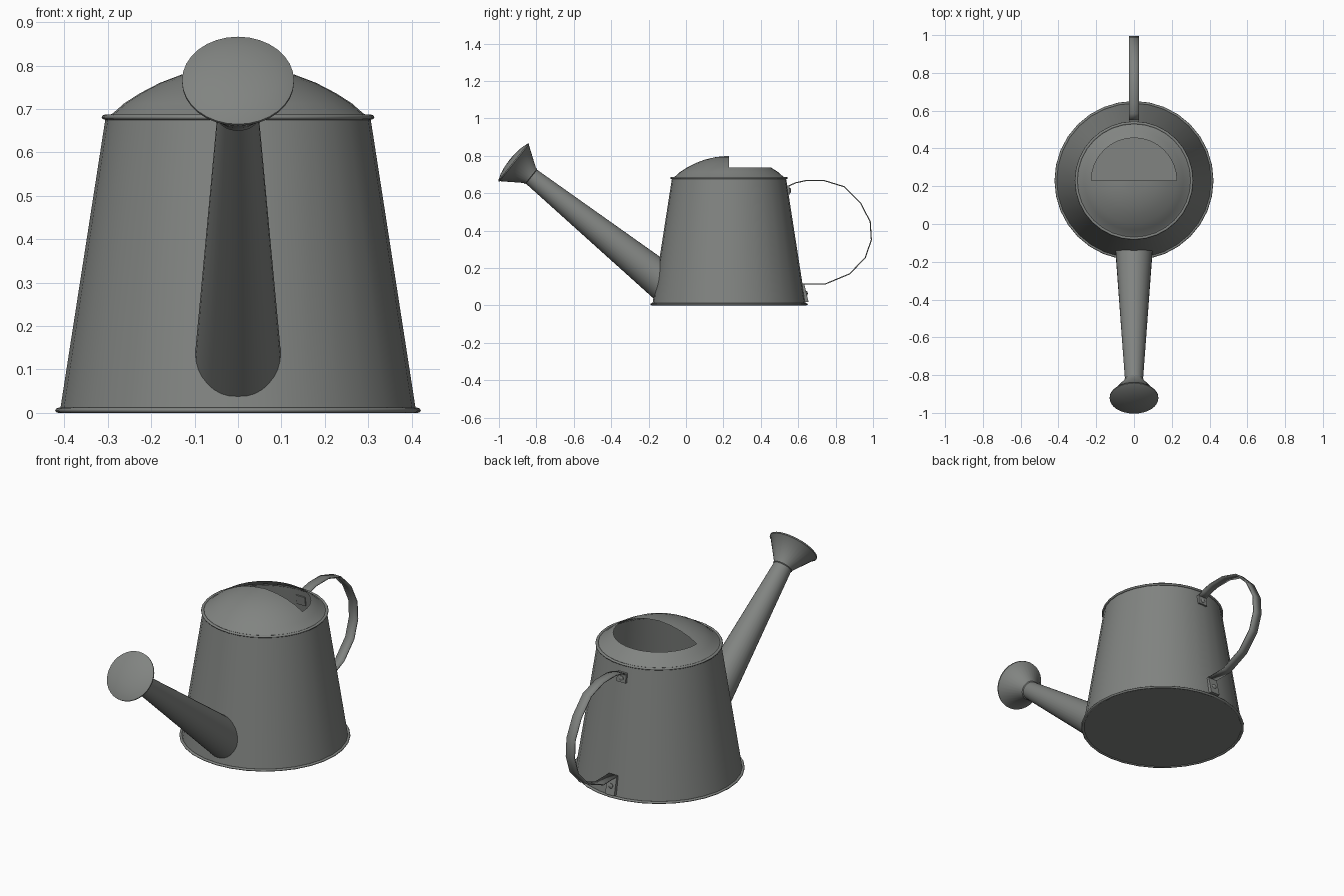
import bpy, bmesh, math
from mathutils import Vector, Matrix

if "Cube" in bpy.data.objects:
    bpy.data.objects.remove(bpy.data.objects["Cube"])

metal = bpy.data.materials.new("dull grey metal")
metal.diffuse_color = (0.22, 0.23, 0.22, 1)
metal.use_nodes = True
metal.node_tree.nodes["Principled BSDF"].inputs["Base Color"].default_value = metal.diffuse_color
CY = 0.23                      # centre of the can along y
R0, R1, H = 0.41, 0.305, 0.68  # bottom radius, top radius, height


def finish(name, bm, angle=35):
    bmesh.ops.remove_doubles(bm, verts=bm.verts, dist=1e-5)
    bmesh.ops.recalc_face_normals(bm, faces=bm.faces)
    me = bpy.data.meshes.new(name)
    bm.to_mesh(me)
    bm.free()
    ob = bpy.data.objects.new(name, me)
    bpy.context.collection.objects.link(ob)
    me.materials.append(metal)
    bpy.ops.object.select_all(action='DESELECT')
    ob.select_set(True)
    bpy.context.view_layer.objects.active = ob
    bpy.ops.object.shade_smooth_by_angle(angle=math.radians(angle))
    return ob


def revolve(profile, mat, n=32, closed=False):
    """Spin (radius, height) points about local z."""
    bm = bmesh.new()
    rings = [[bm.verts.new(mat @ Vector((r * math.cos(2 * math.pi * i / n),
                                         r * math.sin(2 * math.pi * i / n), h)))
              for i in range(n)] for r, h in profile]
    pairs = list(zip(rings, rings[1:])) + ([(rings[-1], rings[0])] if closed else [])
    for a, b in pairs:
        for i in range(n):
            j = (i + 1) % n
            bm.faces.new((a[i], a[j], b[j], b[i]))
    bmesh.ops.remove_doubles(bm, verts=bm.verts, dist=1e-5)
    return bm


def prism(name, pts, half_width):
    """Extrude a closed (y, z) outline across x."""
    bm = bmesh.new()
    a, b = ([bm.verts.new((s * half_width, y, z)) for y, z in pts] for s in (-1, 1))
    bm.faces.new(a)
    bm.faces.new(b[::-1])
    for i in range(len(pts)):
        j = (i + 1) % len(pts)
        bm.faces.new((a[i], a[j], b[j], b[i]))
    return finish(name, bm)


can = Matrix.Translation((0, CY, 0))

# Tapered body with closed base
finish("body", revolve([(0, 0.004), (R0, 0.004), (R1, H)], can))

# Rolled rims
for name, r, z, w, h in (("base_rim", 0.413, 0.006, 0.008, 0.006),
                         ("top_rim", 0.306, 0.681, 0.008, 0.006)):
    ring = [(r + w * math.cos(k * math.pi / 4), z + h * math.sin(k * math.pi / 4))
            for k in range(8)]
    finish(name, revolve(ring, can, closed=True), 60)

# Domed cover, open over the back half
bm = revolve([(0.305, 0.681), (0.288, 0.69), (0.262, 0.713), (0.226, 0.736),
              (0.18, 0.76), (0.13, 0.779), (0.07, 0.793), (0, 0.80)], can)
hole = []
for f in bm.faces:
    c = f.calc_center_median()
    if c.y > CY and c.z > 0.737:
        hole.append(f)
bmesh.ops.delete(bm, geom=hole, context='FACES')
finish("dome_cover", bm, 40)

# Spout: tapered tube whose end follows the body wall
tip = Vector((0, -0.835, 0.695))
axis = Vector((0, 0.781, -0.6245))
up = Vector((0, 0.6245, 0.781))
bm = bmesh.new()
start, end = [], []
N = 32
for i in range(N):
    a = 2 * math.pi * i / N
    d = Vector((math.cos(a), 0, 0)) + up * math.sin(a)

    def point(t):
        return tip + axis * t + d * (0.047 + 0.058 * t)

    lo, hi = 0.3, 1.2
    for _ in range(30):
        mid = (lo + hi) / 2
        p = point(mid)
        if math.hypot(p.x, p.y - CY) > R0 - (R0 - R1) * p.z / H:
            lo = mid
        else:
            hi = mid
    start.append(bm.verts.new(point(0)))
    end.append(bm.verts.new(point(hi + 0.004)))
for i in range(N):
    j = (i + 1) % N
    bm.faces.new((start[i], start[j], end[j], end[i]))
finish("spout", bm)

# Sprinkler rose: flared cone with a gently domed face
rose = Matrix.Translation(tip) @ (-axis).to_track_quat('Z', 'Y').to_matrix().to_4x4()
finish("sprinkler_rose", revolve(
    [(0.047, -0.012), (0.052, -0.008), (0.052, 0.0), (0.123, 0.104), (0.129, 0.107),
     (0.129, 0.113), (0.123, 0.116), (0.09, 0.127), (0.05, 0.134), (0, 0.137)], rose))

# Handle: thin bent strip
path = [(0.545, 0.636), (0.585, 0.655), (0.64, 0.667), (0.74, 0.667), (0.847, 0.634),
        (0.933, 0.548), (0.985, 0.447), (0.991, 0.35), (0.958, 0.254), (0.874, 0.168),
        (0.746, 0.115), (0.622, 0.115)]
bm = bmesh.new()
rows = [[bm.verts.new((x, y, z)) for x in (-0.026, 0.026)] for y, z in path]
for (a, b), (c, d) in zip(rows, rows[1:]):
    bm.faces.new((a, b, d, c))
strip = finish("handle", bm)
sol = strip.modifiers.new("thickness", 'SOLIDIFY')
sol.thickness = 0.006
sol.offset = 0


def wall(z):
    return CY + R0 - (R0 - R1) * z / H


# Fixing tabs and rivets where the handle meets the wall
for name, z0, z1, t0, t1 in (("upper", 0.592, 0.642, 0.008, 0.012),
                             ("lower", 0.018, 0.115, 0.018, 0.01)):
    prism(name + "_handle_tab", [(wall(z0) - 0.008, z0), (wall(z0) + t0, z0),
                                 (wall(z1) + t1, z1), (wall(z1) - 0.008, z1)], 0.027)
    zm = (z0 + z1) / 2 - 0.003
    m = (Matrix.Translation((0, wall(zm) + (t0 + t1) / 2, zm))
         @ Matrix.Rotation(-math.pi / 2, 4, 'X'))
    finish(name + "_rivet", revolve([(0.013, -0.004), (0.013, 0.003), (0.008, 0.006),
                                     (0, 0.007)], m, 12))
